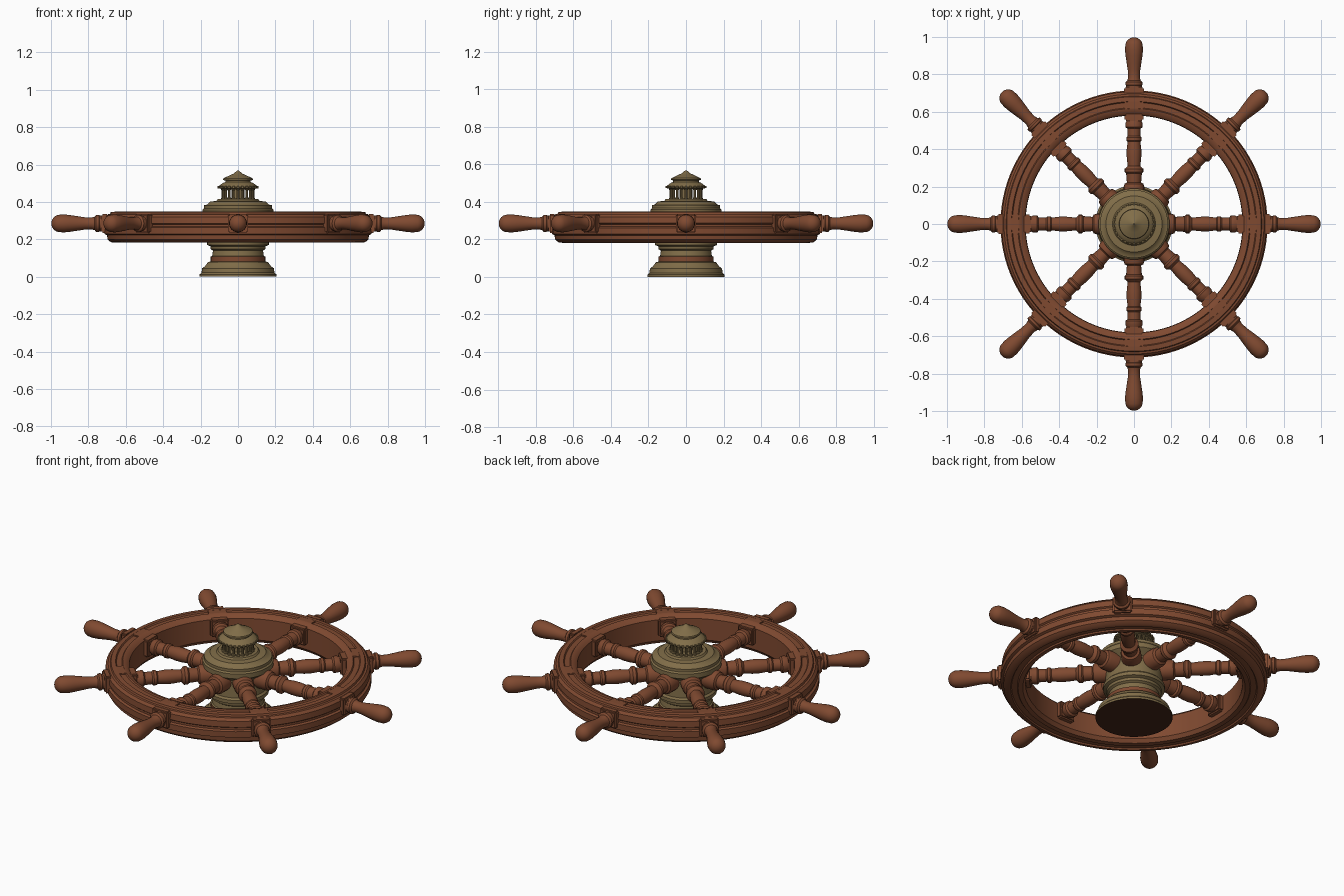
import bpy, bmesh
from math import cos, sin, pi, radians
from mathutils import Matrix

cube = bpy.data.objects.get("Cube")
if cube:
    bpy.data.objects.remove(cube, do_unlink=True)


def material(name, rgb):
    mat = bpy.data.materials.new(name)
    mat.use_nodes = True
    mat.diffuse_color = (*rgb, 1)
    mat.node_tree.nodes["Principled BSDF"].inputs["Base Color"].default_value = (*rgb, 1)
    return mat


wood = material("reddish wood", (0.215, 0.068, 0.03))
brass = material("aged brass", (0.22, 0.155, 0.066))
dark = material("dark wood", (0.055, 0.018, 0.009))
AXIS_Z = 0.285


def finish(bm, name, mats, angle=35):
    bmesh.ops.recalc_face_normals(bm, faces=bm.faces)
    mesh = bpy.data.meshes.new(name)
    bm.to_mesh(mesh)
    bm.free()
    for m in mats:
        mesh.materials.append(m)
    obj = bpy.data.objects.new(name, mesh)
    bpy.context.collection.objects.link(obj)
    bpy.ops.object.select_all(action='DESELECT')
    obj.select_set(True)
    bpy.context.view_layer.objects.active = obj
    bpy.ops.object.shade_smooth_by_angle(angle=radians(angle))
    return obj


def lathe(bm, profile, sides, closed=False, matrix=Matrix()):
    """Turn (radius, height) points about z; cap the ends unless closed."""
    rings = [[bm.verts.new(matrix @ Matrix.Rotation(2 * pi * i / sides, 4, 'Z')
                           @ Matrix.Translation((r, 0, z)).to_translation())
              for i in range(sides)] for r, z in profile]
    pairs = list(zip(rings, rings[1:]))
    if closed:
        pairs.append((rings[-1], rings[0]))
    else:
        bm.faces.new(rings[0])
        bm.faces.new(rings[-1])
    for a, b in pairs:
        for i in range(sides):
            j = (i + 1) % sides
            bm.faces.new((a[i], a[j], b[j], b[i]))


def block(bm, centre, size, bevel=0.008):
    made = bmesh.ops.create_cube(bm, size=1, matrix=Matrix.Translation(centre)
                                 @ Matrix.Diagonal((*size, 1)))
    edges = {e for v in made["verts"] for e in v.link_edges}
    bmesh.ops.bevel(bm, geom=list(edges), offset=bevel, segments=2, affect='EDGES')


def around(obj, count=8):
    """Place linked copies of a part evenly about the wheel axis."""
    for i in range(1, count):
        twin = obj.copy()
        twin.name = f"{obj.name}_{i + 1}"
        twin.rotation_euler.z = 2 * pi * i / count
        bpy.context.collection.objects.link(twin)


# Grooved rim
bm = bmesh.new()
lathe(bm, [(.58, .205), (.595, .185), (.62, .182), (.625, .19), (.655, .19),
           (.66, .182), (.68, .185), (.698, .2), (.7, .222), (.714, .228),
           (.714, .262), (.702, .268), (.702, .28), (.71, .286), (.708, .32),
           (.695, .334), (.684, .336), (.68, .346), (.655, .348), (.65, .341),
           (.622, .341), (.617, .348), (.598, .344), (.582, .328)], 96, closed=True)
finish(bm, "rim", [wood])

# Radial parts point along +x before being copied round
outward = Matrix.Translation((0, 0, AXIS_Z)) @ Matrix.Rotation(pi / 2, 4, 'Y')

# Turned spoke with beads
bm = bmesh.new()
lathe(bm, [(.055, .12), (.055, .2), (.05, .215), (.038, .222), (.042, .27),
           (.05, .278), (.05, .295), (.042, .302), (.034, .31), (.039, .36),
           (.039, .4), (.034, .44), (.041, .447), (.041, .462), (.034, .47),
           (.036, .51), (.046, .518), (.046, .54), (.04, .55), (.04, .6)],
      20, matrix=outward)
finish_spoke = finish(bm, "spoke", [wood])
around(finish_spoke)

# Sockets holding spoke and handle on either side of the rim
bm = bmesh.new()
block(bm, (.573, 0, AXIS_Z), (.045, .1, .1))
block(bm, (.712, 0, AXIS_Z), (.04, .105, .1))
around(finish(bm, "rim_socket", [wood]))

# Handle swelling towards a round tip
bm = bmesh.new()
tip = [(.047 * cos(a), .952 + .046 * sin(a)) for a in (.2, .5, .8, 1.1, 1.4)]
lathe(bm, [(.042, .69), (.042, .74), (.046, .744), (.046, .758), (.036, .766),
           (.031, .785), (.033, .82), (.039, .86), (.045, .9), (.048, .93)] + tip,
      24, matrix=outward)
around(finish(bm, "handle", [wood]))

# Shallow plates let into the upper face of the rim
bm = bmesh.new()
block(bm, (.636, 0, .343), (.044, .1, .009), .002)
around(finish(bm, "rim_plate", [wood]))

# Pedestal with a wooden band and dark underside
bm = bmesh.new()
lathe(bm, [(.206, 0), (.206, .012), (.195, .022), (.192, .045), (.178, .055),
           (.16, .078), (.146, .082), (.146, .108), (.138, .112), (.134, .14),
           (.146, .148), (.148, .163), (.165, .17), (.165, .19), (.155, .2),
           (.15, .3), (.175, .318), (.19, .33), (.19, .358), (.182, .366),
           (.182, .382), (.165, .386), (.15, .402), (.115, .405), (.108, .415),
           (.06, .415)], 64)
for f in bm.faces:
    c = f.calc_center_median()
    if len(f.verts) > 4 and c.z < .01:
        f.material_index = 2
    elif .083 < c.z < .107:
        f.material_index = 1
finish(bm, "pedestal_hub", [brass, wood, dark])

# Ring of small columns under the cap
bm = bmesh.new()
for i in range(20):
    a = 2 * pi * i / 20
    lathe(bm, [(.011, .405), (.011, .42), (.007, .424), (.007, .462), (.011, .466),
               (.011, .476)], 8, matrix=Matrix.Translation((.08 * cos(a), .08 * sin(a), 0)))
lathe(bm, [(.035, .41), (.035, .48)], 16)
finish(bm, "cap_columns", [brass])

# Stepped conical cap with finial
bm = bmesh.new()
lathe(bm, [(.085, .468), (.1, .472), (.106, .48), (.1, .487), (.08, .502),
           (.068, .506), (.068, .514), (.08, .518), (.078, .526), (.045, .542),
           (.022, .552), (.01, .563), (.003, .568)], 40)
finish(bm, "hub_cap", [brass])

# Scalloped teeth round the cap edge
bm = bmesh.new()
for i in range(28):
    turn = Matrix.Rotation(2 * pi * i / 28, 4, 'Z')
    bmesh.ops.create_cube(bm, size=.012, matrix=turn @ Matrix.Translation((.104, 0, .479)))
finish(bm, "cap_teeth", [brass])
